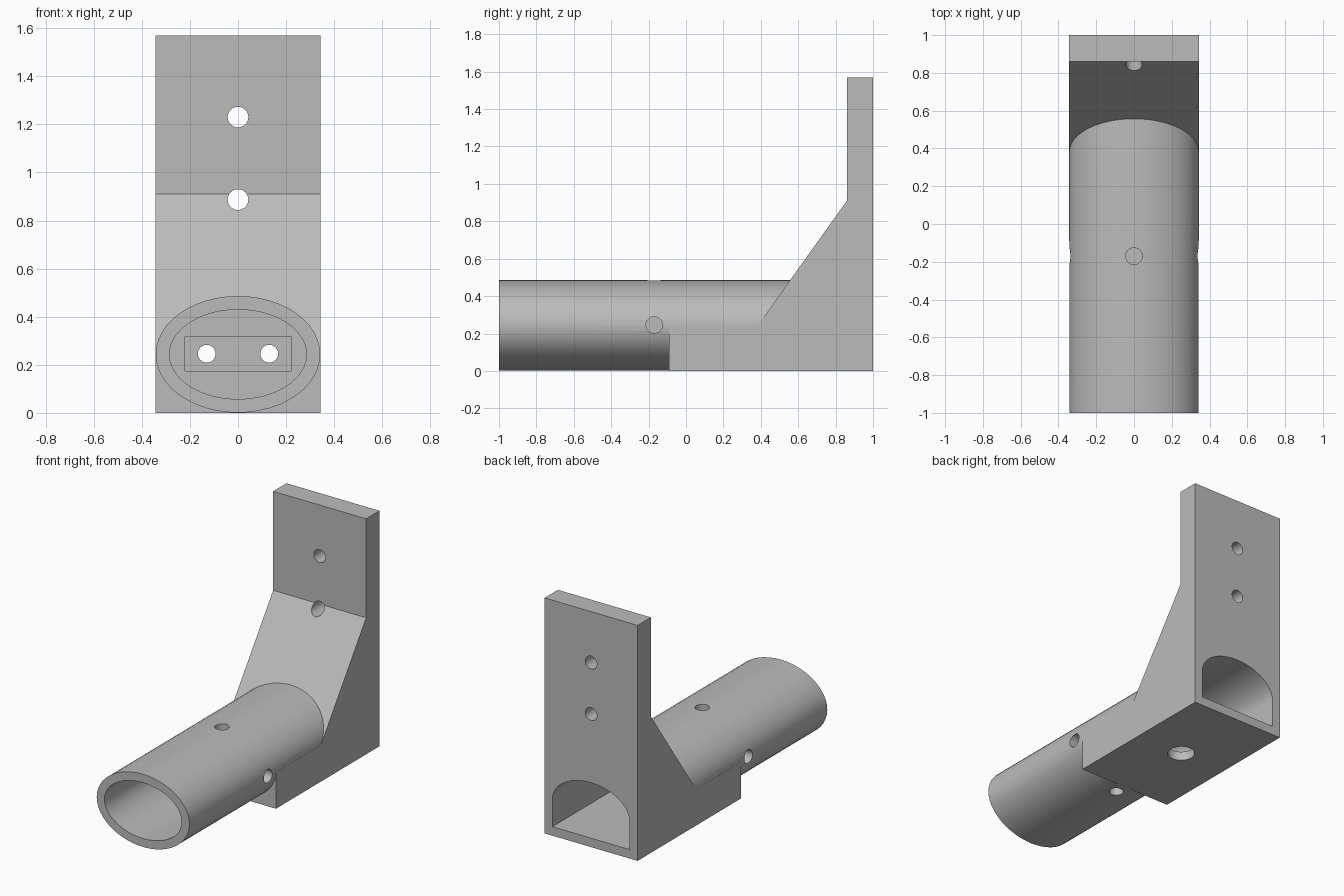
import bpy, bmesh, math
from mathutils import Vector

if "Cube" in bpy.data.objects:
    bpy.data.objects.remove(bpy.data.objects["Cube"], do_unlink=True)

HALF_W, MID_Z = 0.343, 0.2435      # bracket half width, tube axis height
IN_X, IN_Z = 0.285, 0.186          # bore half sizes

# Single plain material
grey = bpy.data.materials.new("plain grey")
grey.use_nodes = True
grey.diffuse_color = (0.5, 0.5, 0.5, 1)
grey.node_tree.nodes["Principled BSDF"].inputs["Base Color"].default_value = (0.5, 0.5, 0.5, 1)


def prism(name, outline, axis, start, end):
    """Extrude a 2D outline along an axis ('x': y,z  'y': x,z  'z': x,y)."""
    place = {"x": lambda a, b, t: (t, a, b),
             "y": lambda a, b, t: (a, t, b),
             "z": lambda a, b, t: (a, b, t)}[axis]
    bm = bmesh.new()
    face = bm.faces.new([bm.verts.new(place(a, b, start)) for a, b in outline])
    ext = bmesh.ops.extrude_face_region(bm, geom=[face], use_keep_orig=True)
    verts = [g for g in ext["geom"] if isinstance(g, bmesh.types.BMVert)]
    bmesh.ops.translate(bm, verts=verts, vec=Vector(place(0, 0, end - start)))
    bmesh.ops.recalc_face_normals(bm, faces=bm.faces)
    mesh = bpy.data.meshes.new(name)
    bm.to_mesh(mesh)
    bm.free()
    mesh.materials.append(grey)
    obj = bpy.data.objects.new(name, mesh)
    bpy.context.collection.objects.link(obj)
    return obj


def ellipse(a, b, ra, rb, count=32, sweep=2 * math.pi):
    steps = count if sweep > 6 else count + 1
    return [(a + ra * math.cos(sweep * i / count), b + rb * math.sin(sweep * i / count))
            for i in range(steps)]


def rect(a0, a1, b0, b1):
    return [(a0, b0), (a1, b0), (a1, b1), (a0, b1)]


def combine(target, tool, operation):
    mod = target.modifiers.new("combine", "BOOLEAN")
    mod.object, mod.operation, mod.solver = tool, operation, "EXACT"
    bpy.context.view_layer.update()
    result = bpy.data.meshes.new_from_object(
        target.evaluated_get(bpy.context.evaluated_depsgraph_get()))
    target.modifiers.clear()
    target.data = result
    bpy.data.objects.remove(tool, do_unlink=True)


# Upright bracket with sloped gusset and base block
bracket = prism("tube_bracket", [(-0.09, 0), (1, 0), (1, 1.57), (0.86, 1.57),
                                 (0.86, 0.91), (0.384, MID_Z), (-0.09, MID_Z)],
                "x", -HALF_W, HALF_W)

# Oval tube running forward
combine(bracket, prism("tube", ellipse(0, MID_Z, HALF_W - 0.001, MID_Z - 0.001, 48),
                       "y", -1, 0.7), "UNION")

# Front oval bore and rear arched bore, leaving a partition between them
arch = ellipse(0, MID_Z, IN_X, IN_Z, 24, math.pi) + [(-IN_X, 0.06), (IN_X, 0.06)]
cutters = [prism("front_bore", ellipse(0, MID_Z, IN_X, IN_Z, 48), "y", -1.1, -0.3),
           prism("rear_bore", arch, "y", 0.0, 1.1),
           prism("slot", rect(-0.22, 0.22, 0.175, 0.318), "y", -0.4, -0.25)]

# Cable holes through the partition, and blind screw holes in the tube sides
for side in (-1, 1):
    cutters.append(prism("cable_hole", ellipse(side * 0.13, 0.246, 0.037, 0.037),
                         "y", -0.4, 0.1))
    cutters.append(prism("side_hole", ellipse(-0.17, 0.246, 0.044, 0.044),
                         "x", side * 0.25, side * 0.45))
cutters.append(prism("top_hole", ellipse(0, -0.17, 0.044, 0.044), "z", 0.4, 0.6))
cutters.append(prism("bottom_hole", ellipse(0, -0.17, 0.044, 0.044), "z", -0.1, 0.085))

# Mounting holes in the plate and drain hole in the base
for z in (0.887, 1.23):
    cutters.append(prism("mount_hole", ellipse(0, z, 0.043, 0.043), "y", 0.7, 1.1))
cutters.append(prism("drain_hole", ellipse(0, 0.455, 0.084, 0.084), "z", -0.1, 0.15))

for cutter in cutters:
    combine(bracket, cutter, "DIFFERENCE")

# Smooth the curved walls, keep the edges sharp
bpy.ops.object.select_all(action="DESELECT")
bracket.select_set(True)
bpy.context.view_layer.objects.active = bracket
bpy.ops.object.shade_smooth_by_angle(angle=math.radians(25))
